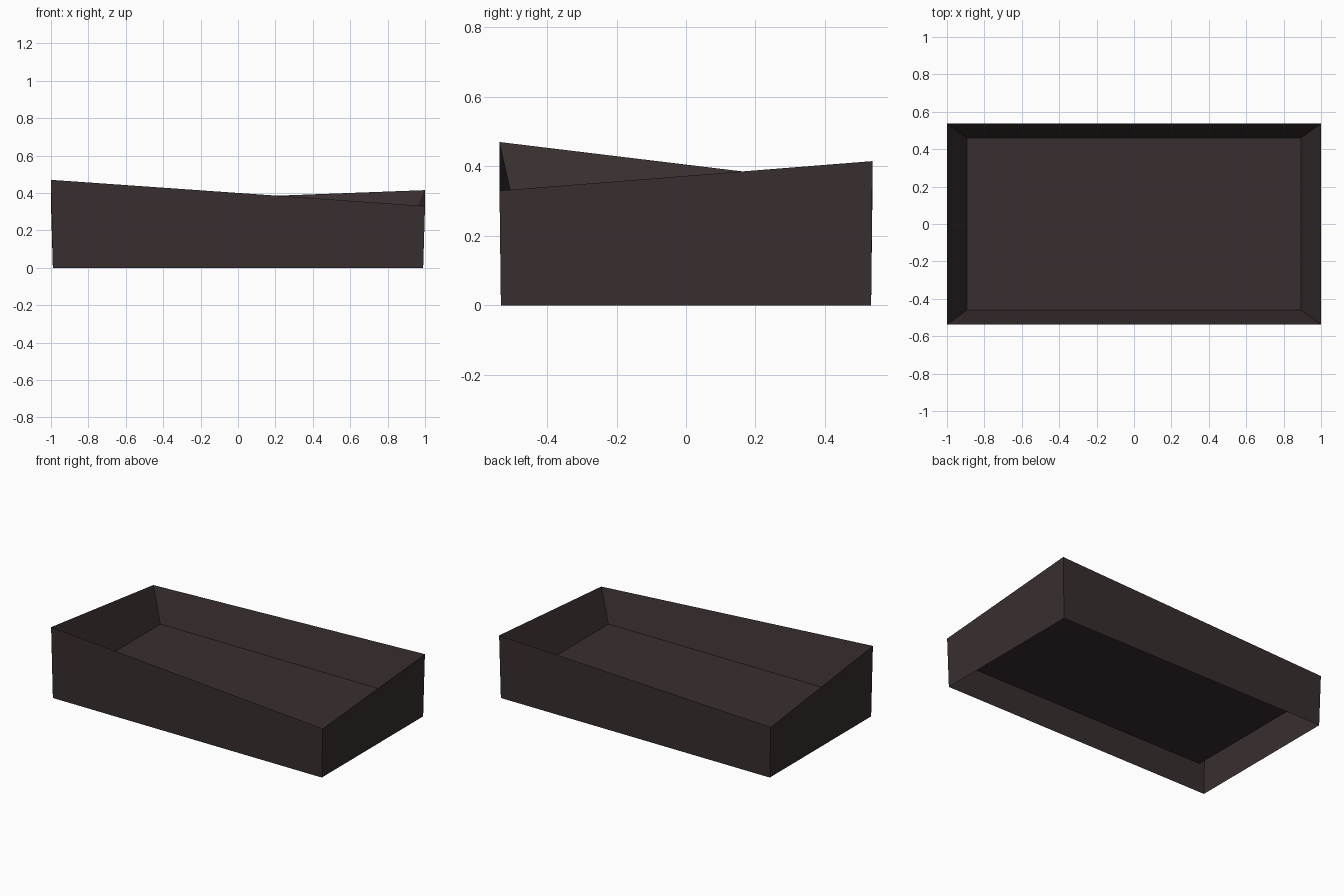
import bpy, bmesh

if "Cube" in bpy.data.objects:
    bpy.data.objects.remove(bpy.data.objects["Cube"])

# Dark brown, single colour
mat = bpy.data.materials.new("dark_brown")
mat.diffuse_color = (0.040, 0.027, 0.028, 1)
mat.use_nodes = True
mat.node_tree.nodes["Principled BSDF"].inputs["Base Color"].default_value = mat.diffuse_color

CORNERS = [(-1, -1), (1, -1), (1, 1), (-1, 1)]
RIM_HEIGHTS = [0.47, 0.33, 0.415, 0.34]   # each rim corner has its own height


def ring(bm, hx, hy, heights):
    return [bm.verts.new((sx * hx, sy * hy, z))
            for (sx, sy), z in zip(CORNERS, heights)]


def bridge(bm, a, b):
    for i in range(4):
        j = (i + 1) % 4
        bm.faces.new((a[i], a[j], b[j], b[i]))


bm = bmesh.new()
# Outer walls with slight draft, open underneath
base = ring(bm, 0.99, 0.533, [0] * 4)
rim = ring(bm, 1.0, 0.537, RIM_HEIGHTS)
bridge(bm, base, rim)
# Sloping inner walls down to the raised floor
floor = ring(bm, 0.893, 0.46, [0.138] * 4)
bridge(bm, rim, floor)
bm.faces.new(floor)

mesh = bpy.data.meshes.new("open_tray")
bm.to_mesh(mesh)
bm.free()
mesh.materials.append(mat)
tray = bpy.data.objects.new("open_tray", mesh)
bpy.context.collection.objects.link(tray)
